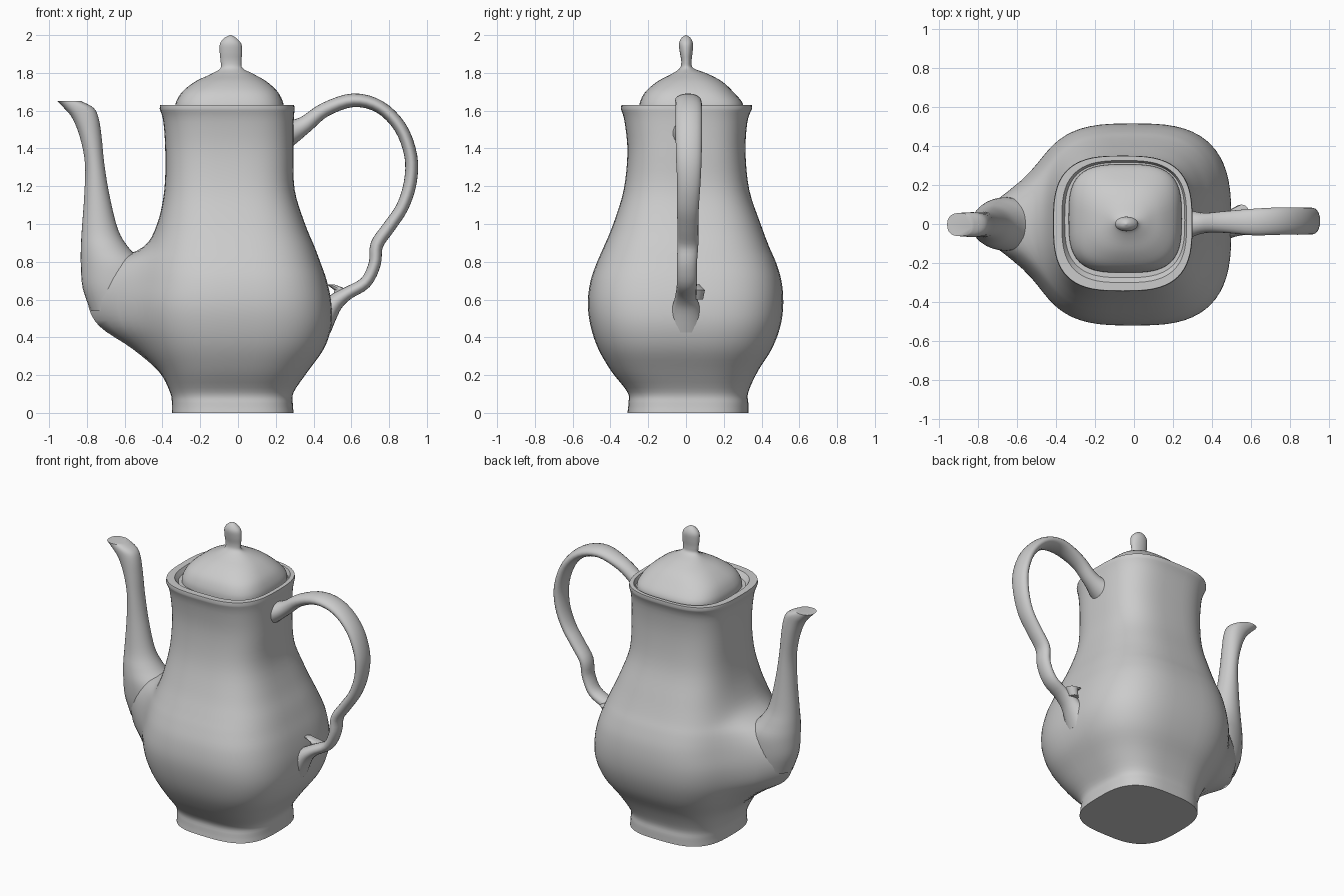
import bpy, math
from mathutils import Vector


def smooth_rows(rows, k=4):
    """Catmull-Rom resampling of a small table of section values."""
    out = []
    for i in range(len(rows) - 1):
        p = [rows[max(i - 1, 0)], rows[i], rows[i + 1], rows[min(i + 2, len(rows) - 1)]]
        for s in range(k):
            t = s / k
            out.append(tuple(0.5 * (2 * b + (c - a) * t + (2 * a - 5 * b + 4 * c - d) * t * t
                                    + (3 * b - a - 3 * c + d) * t ** 3) for a, b, c, d in zip(*p)))
    return out + [rows[-1]]


def section(z, x0, x1, y0, y1, n=2.0, bulge=0.0, seg=64):
    """Horizontal superellipse ring, optionally drawn out towards -x."""
    pts = []
    for i in range(seg):
        a = 2 * math.pi * i / seg
        c, s = math.cos(a), math.sin(a)
        x = math.copysign(abs(c) ** (2 / n), c) * (x1 - x0) / 2 + (x0 + x1) / 2
        y = math.copysign(abs(s) ** (2 / n), s) * (y1 - y0) / 2 + (y0 + y1) / 2
        if c < 0:
            x -= bulge * math.exp(-(y / 0.2) ** 2)
        pts.append((x, y, z))
    return pts


def loft(name, rings, angle=40):
    seg = len(rings[0])
    verts = [p for r in rings for p in r]
    faces = [(j * seg + i, j * seg + (i + 1) % seg, (j + 1) * seg + (i + 1) % seg, (j + 1) * seg + i)
             for j in range(len(rings) - 1) for i in range(seg)]
    last = (len(rings) - 1) * seg
    faces += [tuple(range(seg))[::-1], tuple(range(last, last + seg))]
    me = bpy.data.meshes.new(name)
    me.from_pydata(verts, [], faces)
    ob = bpy.data.objects.new(name, me)
    bpy.context.collection.objects.link(ob)
    bpy.ops.object.select_all(action='DESELECT')
    bpy.context.view_layer.objects.active = ob
    ob.select_set(True)
    bpy.ops.object.shade_smooth_by_angle(angle=math.radians(angle))
    return ob


# Pot body: z, x range, y range, squareness, spout-side bulge
body = smooth_rows([
    (0.00, -0.35, 0.295, -0.31, 0.33, 3, 0),
    (0.05, -0.35, 0.29, -0.305, 0.33, 3, 0),
    (0.11, -0.36, 0.295, -0.31, 0.33, 3, 0),
    (0.22, -0.40, 0.37, -0.395, 0.38, 3, 0.02),
    (0.34, -0.46, 0.455, -0.465, 0.455, 3, 0.10),
    (0.46, -0.50, 0.495, -0.505, 0.50, 3, 0.235),
    (0.58, -0.51, 0.495, -0.52, 0.515, 3, 0.285),
    (0.70, -0.49, 0.47, -0.505, 0.505, 3, 0.285),
    (0.80, -0.47, 0.435, -0.47, 0.475, 3, 0.20),
    (0.88, -0.45, 0.405, -0.435, 0.44, 3, 0.05),
    (1.00, -0.42, 0.355, -0.385, 0.395, 3, 0.008),
    (1.18, -0.39, 0.30, -0.33, 0.335, 3, 0),
    (1.38, -0.385, 0.295, -0.31, 0.315, 3, 0),
    (1.54, -0.395, 0.295, -0.325, 0.325, 3, 0),
    (1.61, -0.415, 0.30, -0.345, 0.35, 3, 0)])
rim = [(1.63, -0.412, 0.297, -0.342, 0.348, 3),
       (1.63, -0.37, 0.27, -0.30, 0.325, 3),
       (1.60, -0.355, 0.26, -0.275, 0.315, 3)]
loft("pot_body", [section(*r) for r in body + rim])

# Lid dome flowing up into the knob
lid = smooth_rows([
    (1.59, -0.335, 0.245, -0.25, 0.305, 3.2),
    (1.64, -0.33, 0.24, -0.245, 0.30, 3.2),
    (1.70, -0.295, 0.21, -0.215, 0.25, 3),
    (1.755, -0.225, 0.15, -0.15, 0.19, 2.6),
    (1.795, -0.14, 0.08, -0.075, 0.115, 2.2),
    (1.825, -0.093, 0.024, -0.033, 0.04, 2),
    (1.86, -0.092, 0.018, -0.025, 0.03, 2),
    (1.91, -0.097, 0.022, -0.033, 0.035, 2),
    (1.955, -0.095, 0.017, -0.037, 0.037, 2),
    (1.985, -0.072, -0.01, -0.024, 0.024, 2),
    (2.00, -0.043, -0.037, -0.003, 0.003, 2)])
loft("lid_with_knob", [section(*r, seg=48) for r in lid], 60)

# Spout: rooted in the bulge, leaning out to a flat lip
spout = smooth_rows([
    (0.54, -0.78, -0.45, -0.12, 0.12, 2),
    (0.66, -0.822, -0.46, -0.135, 0.135, 2),
    (0.78, -0.832, -0.49, -0.135, 0.135, 2),
    (0.87, -0.832, -0.575, -0.115, 0.11, 2),
    (0.97, -0.827, -0.635, -0.09, 0.085, 2),
    (1.15, -0.814, -0.68, -0.072, 0.068, 2),
    (1.32, -0.81, -0.708, -0.065, 0.06, 2),
    (1.46, -0.837, -0.722, -0.065, 0.06, 2),
    (1.56, -0.877, -0.738, -0.066, 0.06, 2.2),
    (1.615, -0.922, -0.765, -0.066, 0.06, 2.4),
    (1.65, -0.957, -0.83, -0.062, 0.056, 2.4)])
loft("spout", [section(*r, seg=32) for r in spout])

# Handle: path x, z, y offset, half thickness, half width
path = smooth_rows([
    (0.22, 1.46, 0.0, 0.085, 0.10),
    (0.29, 1.49, 0.0, 0.062, 0.07),
    (0.36, 1.53, 0.005, 0.045, 0.052),
    (0.46, 1.605, 0.01, 0.038, 0.055),
    (0.61, 1.655, 0.01, 0.036, 0.068),
    (0.75, 1.62, 0.015, 0.034, 0.07),
    (0.86, 1.51, 0.015, 0.034, 0.07),
    (0.915, 1.36, 0.015, 0.034, 0.068),
    (0.912, 1.22, 0.015, 0.034, 0.062),
    (0.87, 1.09, 0.01, 0.033, 0.058),
    (0.80, 0.985, 0.01, 0.034, 0.055),
    (0.735, 0.89, 0.01, 0.034, 0.055),
    (0.724, 0.79, 0.005, 0.032, 0.053),
    (0.675, 0.69, 0.005, 0.032, 0.053),
    (0.575, 0.63, 0.0, 0.035, 0.055),
    (0.50, 0.57, 0.0, 0.05, 0.07),
    (0.43, 0.46, 0.0, 0.07, 0.10)])
rings = []
for i, (x, z, y, th, w) in enumerate(path):
    a, b = path[max(i - 1, 0)], path[min(i + 1, len(path) - 1)]
    d = Vector((b[0] - a[0], 0, b[1] - a[1])).normalized()
    nrm = Vector((d.z, 0, -d.x))
    rings.append([Vector((x, y, z)) + nrm * th * math.cos(t) + Vector((0, w * math.sin(t), 0))
                  for t in (2 * math.pi * k / 20 for k in range(20))])
handle = loft("handle", [r[::-1] for r in rings], 60)

# Small thumb leaf beside the lower handle joint
leaf = [section(0.60, 0.50, 0.56, 0.02, 0.09, seg=12), section(0.65, 0.51, 0.59, 0.02, 0.10, seg=12),
        section(0.68, 0.47, 0.51, 0.02, 0.07, seg=12)]
loft("handle_leaf", leaf)
